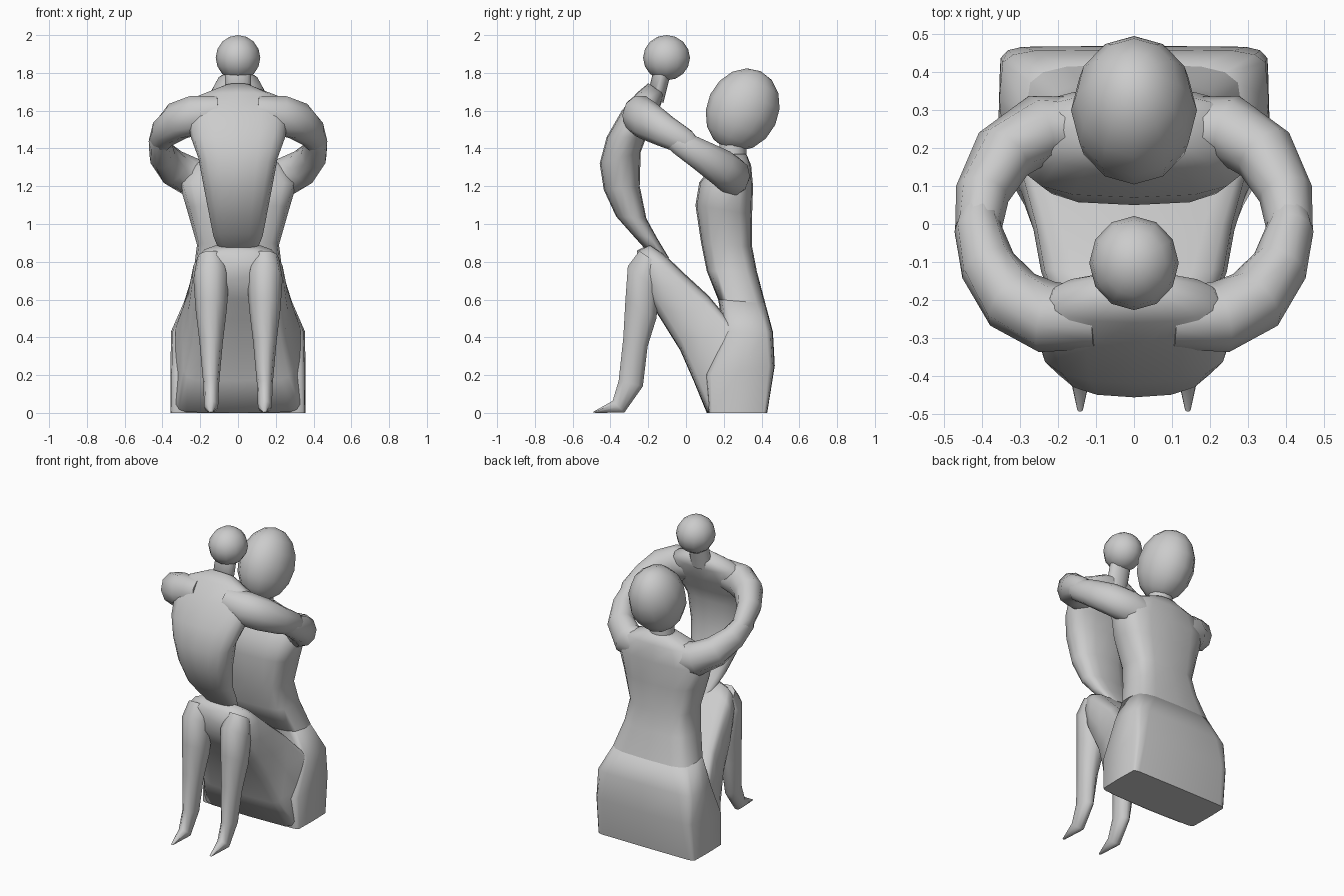
import bpy, bmesh, math
from mathutils import Vector

old = bpy.data.objects.get("Cube")
if old:
    bpy.data.objects.remove(old)

stone = bpy.data.materials.new("grey_stone")
stone.use_nodes = True
GREY = (.6, .6, .6, 1)
stone.diffuse_color = GREY
stone.node_tree.nodes["Principled BSDF"].inputs["Base Color"].default_value = GREY


def finish(ob):
    ob.data.materials.append(stone)
    bpy.ops.object.select_all(action="DESELECT")
    ob.select_set(True)
    bpy.context.view_layer.objects.active = ob
    bpy.ops.object.shade_smooth_by_angle(angle=math.radians(75))


def skin(name, rings):
    """Bridge matching rings of points and cap both ends."""
    bm = bmesh.new()
    loops = [[bm.verts.new(point) for point in ring] for ring in rings]
    count = len(loops[0])
    for lower, upper in zip(loops, loops[1:]):
        for i in range(count):
            j = (i + 1) % count
            bm.faces.new((lower[i], lower[j], upper[j], upper[i]))
    bm.faces.new(loops[0])
    bm.faces.new(loops[-1])
    bmesh.ops.recalc_face_normals(bm, faces=bm.faces)
    mesh = bpy.data.meshes.new(name)
    bm.to_mesh(mesh)
    bm.free()
    ob = bpy.data.objects.new(name, mesh)
    bpy.context.collection.objects.link(ob)
    finish(ob)


def oval(centre, across, along, boxy=2, sides=16):
    """Rounded ring; a higher boxy value squares its corners."""
    ring = []
    for i in range(sides):
        angle = math.tau * i / sides
        c, s = math.cos(angle), math.sin(angle)
        ring.append(centre + across * math.copysign(abs(c) ** (2 / boxy), c)
                    + along * math.copysign(abs(s) ** (2 / boxy), s))
    return ring


def loft(name, sections, x=0, boxy_start=2, boxy_end=2, sides=16):
    """Sections: front y, z, back y, z, half width; boxiness blends end to end."""
    rings = []
    for i, (front_y, front_z, back_y, back_z, width) in enumerate(sections):
        front, back = Vector((x, front_y, front_z)), Vector((x, back_y, back_z))
        boxy = boxy_start * (boxy_end / boxy_start) ** (i / (len(sections) - 1))
        rings.append(oval((front + back) / 2, Vector((width, 0, 0)),
                          (back - front) / 2, boxy, sides))
    skin(name, rings)


def limb(name, path, side):
    """Limb along points x, y, z, half width; slightly taller than wide."""
    points = [Vector((side * x, y, z)) for x, y, z, width in path]
    last = len(points) - 1
    rings = []
    for i, point in enumerate(points):
        tangent = (points[min(i + 1, last)] - points[max(i - 1, 0)]).normalized()
        across = tangent.cross(Vector((0, 0, 1))).normalized() * path[i][-1]
        rings.append(oval(point, across, tangent.cross(across) * 1.15, sides=10))
    skin(name, rings)


def head(name, centre, size, tilt=0):
    bpy.ops.mesh.primitive_uv_sphere_add(segments=12, ring_count=8, location=centre,
                                         rotation=(math.radians(tilt), 0, 0))
    ob = bpy.context.object
    ob.name = name
    ob.scale = size
    finish(ob)


# Rear figure: seated block, waist and shoulders
loft("rear_hips", [
    (.12, 0, .43, 0, .357), (.1, .2, .47, .25, .357),
    (.2, .43, .46, .43, .355), (.17, .6, .42, .58, .285)],
    boxy_start=16, boxy_end=4)
loft("rear_torso", [
    (.17, .6, .42, .58, .285), (.11, .75, .375, .75, .235), (.08, .9, .35, .88, .217),
    (.05, 1.1, .35, 1.05, .27), (.07, 1.22, .355, 1.2, .31),
    (.14, 1.31, .345, 1.31, .26), (.18, 1.37, .32, 1.37, .1)],
    boxy_start=4, boxy_end=2.5)
loft("rear_neck", [(.17, 1.3, .32, 1.3, .08), (.18, 1.47, .32, 1.47, .07)])
head("rear_head", (0, .3, 1.605), (.166, .19, .225), tilt=-25)

# Lap from the knees back to the hips
loft("lap", [
    (-.26, .69, -.26, .86, .15), (-.2, .6, -.19, .893, .22), (-.13, .49, -.12, .845, .245),
    (-.03, .33, 0, .73, .265), (.04, .17, .12, .62, .295),
    (.11, 0, .22, .5, .335), (.3, 0, .36, .44, .355)],
    boxy_start=2.5, boxy_end=12)

# Front figure: arched torso and small head
loft("front_torso", [
    (-.2, .85, -.09, .82, .09), (-.29, .95, -.15, .92, .13), (-.37, 1.04, -.21, 1.03, .15),
    (-.435, 1.18, -.245, 1.2, .18), (-.457, 1.32, -.24, 1.38, .21),
    (-.42, 1.46, -.21, 1.46, .25), (-.34, 1.6, -.165, 1.55, .27),
    (-.26, 1.695, -.13, 1.64, .22), (-.2, 1.745, -.12, 1.69, .08)],
    boxy_start=2.5, boxy_end=2.5)
loft("front_neck", [(-.2, 1.7, -.12, 1.64, .07), (-.17, 1.82, -.08, 1.8, .07)])
head("front_head", (0, -.103, 1.88), (.118, .124, .12))

# Paired legs and embracing arms
for word, side in (("left", 1), ("right", -1)):
    loft(word + "_leg", [
        (-.25, .86, -.13, .78, .075), (-.312, .78, -.14, .64, .094),
        (-.325, .6, -.152, .5, .083), (-.335, .4, -.2, .35, .062),
        (-.36, .17, -.225, .14, .042), (-.39, .065, -.325, 0, .037),
        (-.495, .004, -.48, 0, .008)], x=side * .142, sides=10)
    limb(word + "_front_arm", [
        (.1, -.25, 1.59, .08), (.23, -.245, 1.575, .095), (.32, -.2, 1.545, .09),
        (.385, -.11, 1.49, .075), (.412, -.01, 1.437, .062), (.41, .05, 1.39, .045)], side)
    limb(word + "_rear_arm", [
        (.13, .25, 1.23, .085), (.25, .25, 1.25, .092), (.345, .185, 1.3, .085),
        (.4, .08, 1.365, .072), (.412, -.03, 1.43, .06), (.395, -.1, 1.48, .045)], side)
